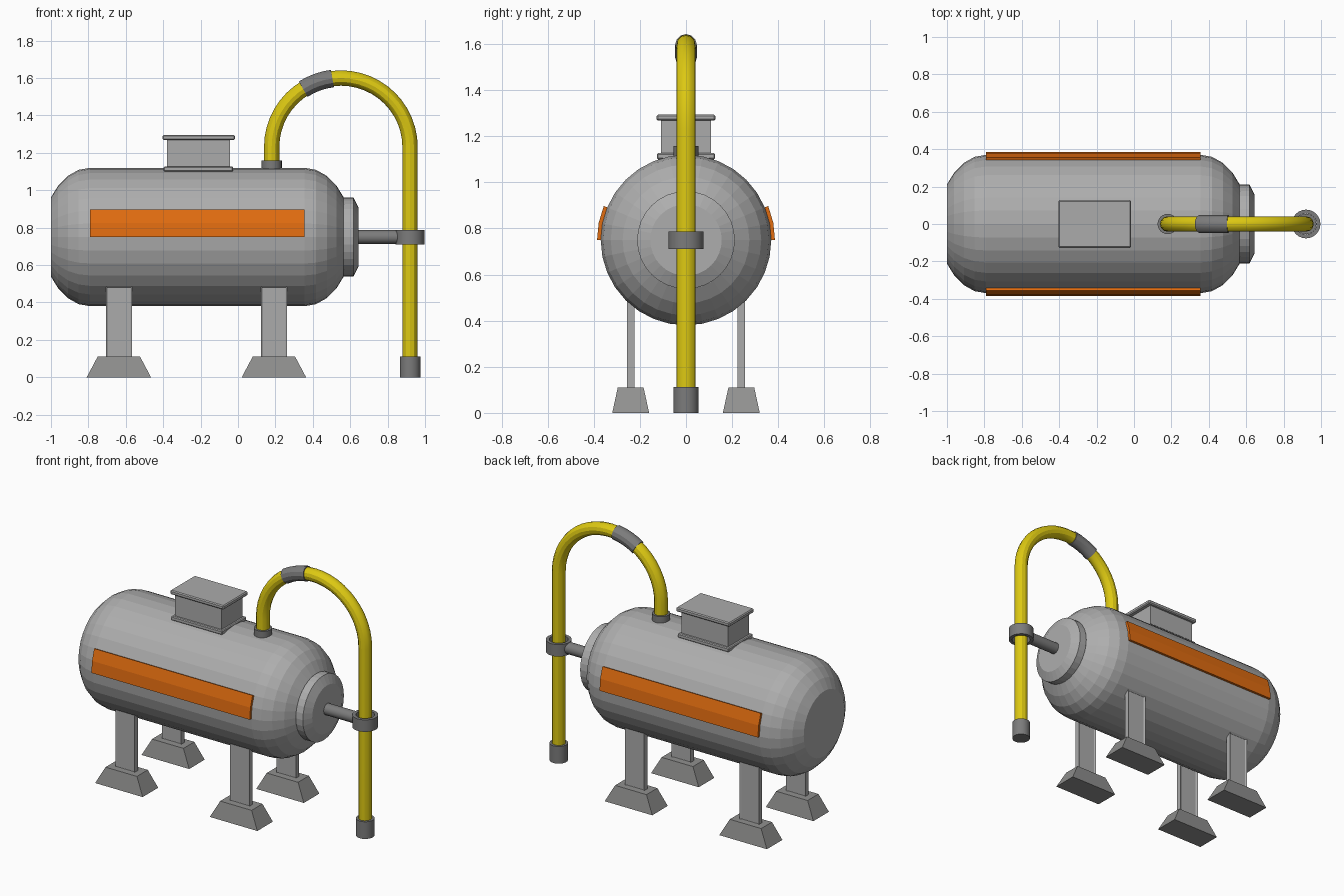
import bpy, bmesh
from math import sin, cos, pi, radians
from mathutils import Matrix, Vector

default = bpy.data.objects.get("Cube")
if default:
    bpy.data.objects.remove(default, do_unlink=True)


def material(name, rgb):
    m = bpy.data.materials.new(name)
    m.use_nodes = True
    m.diffuse_color = (*rgb, 1)
    m.node_tree.nodes["Principled BSDF"].inputs["Base Color"].default_value = (*rgb, 1)
    return m


TANK = material("tank grey", (0.42, 0.42, 0.42))
FRAME = material("frame grey", (0.41, 0.41, 0.41))
FOOT = material("foot grey", (0.28, 0.28, 0.275))
FITTING = material("fitting grey", (0.2, 0.2, 0.2))
YELLOW = material("pipe yellow", (0.72, 0.58, 0.006))
ORANGE = material("stripe orange", (0.75, 0.15, 0.005))

AXIS_Z = 0.75      # height of the tank axis
RADIUS = 0.37
LEFT, RIGHT = -0.79, 0.355   # ends of the straight barrel
PIPE_X = 0.92


def finish(name, bm, mat, smooth=False):
    bmesh.ops.recalc_face_normals(bm, faces=bm.faces)
    mesh = bpy.data.meshes.new(name)
    bm.to_mesh(mesh)
    bm.free()
    mesh.materials.append(mat)
    ob = bpy.data.objects.new(name, mesh)
    bpy.context.collection.objects.link(ob)
    if smooth:
        shade(ob)
    return ob


def shade(ob):
    bpy.ops.object.select_all(action='DESELECT')
    ob.select_set(True)
    bpy.context.view_layer.objects.active = ob
    bpy.ops.object.shade_smooth_by_angle(angle=radians(30))


def lathe(name, profile, mat, origin, along_x=False, sides=32, closed=False, smooth=False):
    """Spin (distance along axis, radius) points; capped unless the profile is closed."""
    bm = bmesh.new()
    rings = []
    for d, r in profile:
        ring = []
        for i in range(sides):
            a = 2 * pi * i / sides
            p = (d, r * cos(a), r * sin(a)) if along_x else (r * cos(a), r * sin(a), d)
            ring.append(bm.verts.new(Vector(p) + Vector(origin)))
        rings.append(ring)
    pairs = list(zip(rings, rings[1:]))
    if closed:
        pairs.append((rings[-1], rings[0]))
    else:
        bm.faces.new(rings[0])
        bm.faces.new(rings[-1])
    for a, b in pairs:
        for i in range(sides):
            j = (i + 1) % sides
            bm.faces.new((a[i], a[j], b[j], b[i]))
    return finish(name, bm, mat, smooth)


def box(name, lo, hi, mat, bevel=0, panel=0):
    """Box between two corners, with optional bevel or recessed front and back panels."""
    bm = bmesh.new()
    lo, hi = Vector(lo), Vector(hi)
    size = hi - lo
    bmesh.ops.create_cube(bm, size=1, matrix=Matrix.Translation((lo + hi) / 2) @ Matrix.Diagonal((*size, 1)))
    if panel:
        bm.normal_update()
        faces = [f for f in bm.faces if abs(f.normal.y) > 0.9]
        bmesh.ops.inset_individual(bm, faces=faces, thickness=panel, depth=0)
        for f in faces:
            bmesh.ops.translate(bm, verts=f.verts, vec=f.normal * -0.007)
    if bevel:
        bmesh.ops.bevel(bm, geom=bm.edges[:], offset=bevel, segments=1, affect='EDGES')
    return finish(name, bm, mat)


def tube(name, points, radius, mat):
    """Round tube swept along a path."""
    cu = bpy.data.curves.new(name, 'CURVE')
    cu.dimensions = '3D'
    cu.bevel_depth = radius
    cu.bevel_resolution = 4
    cu.use_fill_caps = True
    sp = cu.splines.new('POLY')
    sp.points.add(len(points) - 1)
    for p, co in zip(sp.points, points):
        p.co = (*co, 1)
    ob = bpy.data.objects.new(name, cu)
    bpy.context.collection.objects.link(ob)
    cu.materials.append(mat)
    bpy.ops.object.select_all(action='DESELECT')
    ob.select_set(True)
    bpy.context.view_layer.objects.active = ob
    bpy.ops.object.convert(target='MESH')
    shade(bpy.context.view_layer.objects.active)


# Tank with elliptical ends cut off flat
cap = [(0.256 * sin(radians(t)), RADIUS * cos(radians(t))) for t in (0, 14, 28, 42, 55)]
profile = [(LEFT - d, r) for d, r in reversed(cap)] + [(RIGHT + d, r) for d, r in cap]
lathe("tank", profile, TANK, (0, 0, AXIS_Z), along_x=True)

# End flange and the rod that carries the pipe clamp
lathe("end_flange", [(0.55, 0.2), (0.568, 0.212), (0.617, 0.212), (0.645, 0.155)],
      TANK, (0, 0, AXIS_Z), along_x=True)
lathe("clamp_rod", [(0.63, 0.037), (0.865, 0.037)], FITTING, (0, 0, AXIS_Z),
      along_x=True, sides=16, smooth=True)

# Curved side stripes hugging the barrel
for side, word in ((-1, "right"), (1, "left")):
    bm = bmesh.new()
    outline = []
    for r, steps in ((0.386, (0, 1, 2)), (0.364, (2, 1, 0))):
        for k in steps:
            a = 2 * pi * k / 32
            outline.append(bm.verts.new((LEFT, side * r * cos(a), AXIS_Z + r * sin(a))))
    face = bm.faces.new(outline)
    grown = bmesh.ops.extrude_face_region(bm, geom=[face], use_keep_orig=True)["geom"]
    bmesh.ops.translate(bm, verts=[v for v in grown if isinstance(v, bmesh.types.BMVert)],
                        vec=(RIGHT - LEFT, 0, 0))
    finish("stripe_" + word, bm, ORANGE)

# Top hatch
box("hatch_base", (-0.397, -0.126, 1.1), (-0.027, 0.126, 1.127), FRAME, bevel=0.005)
box("hatch_body", (-0.38, -0.108, 1.08), (-0.043, 0.108, 1.275), FRAME)
box("hatch_lid", (-0.403, -0.127, 1.268), (-0.016, 0.127, 1.295), FRAME, bevel=0.006)

# Legs with recessed panels, on tapered feet
for x, end in ((-0.637, "rear"), (0.192, "fore")):
    for y, word in ((-0.24, "right"), (0.24, "left")):
        box(f"leg_{end}_{word}", (x - 0.07, y - 0.017, 0.1), (x + 0.07, y + 0.017, 0.49),
            FRAME, panel=0.016)
        foot = box(f"foot_{end}_{word}", (x - 0.172, y - 0.08, 0), (x + 0.172, y + 0.08, 0.11), FOOT)
        for v in foot.data.vertices:
            if v.co.z > 0.05:
                v.co.x = x + (v.co.x - x) * 0.66
                v.co.y = y + (v.co.y - y) * 0.7

# Arched pipe
ARCH_X, ARCH_Z, ARCH_R = 0.55, 1.23, 0.37


def arch(degrees):
    a = radians(degrees)
    return (ARCH_X + ARCH_R * cos(a), 0, ARCH_Z + ARCH_R * sin(a))


path = [(ARCH_X - ARCH_R, 0, 1.1)] + [arch(180 - 7.5 * i) for i in range(25)] + [(PIPE_X, 0, 0.03)]
tube("pipe", path, 0.041, YELLOW)
tube("pipe_sleeve", [arch(97 + 6.5 * i) for i in range(5)], 0.047, FITTING)

# Pipe fittings: inlet collar, clamp ring, bottom nozzle
lathe("inlet_collar", [(1.08, 0.054), (1.158, 0.054)], FITTING, (ARCH_X - ARCH_R, 0, 0),
      sides=24, smooth=True)
lathe("clamp_ring", [(0.71, 0.056), (0.71, 0.077), (0.788, 0.077), (0.788, 0.056)], FITTING,
      (PIPE_X, 0, 0), sides=24, closed=True, smooth=True)
lathe("nozzle", [(0, 0.055), (0.112, 0.055)], FITTING, (PIPE_X, 0, 0), sides=24, smooth=True)
